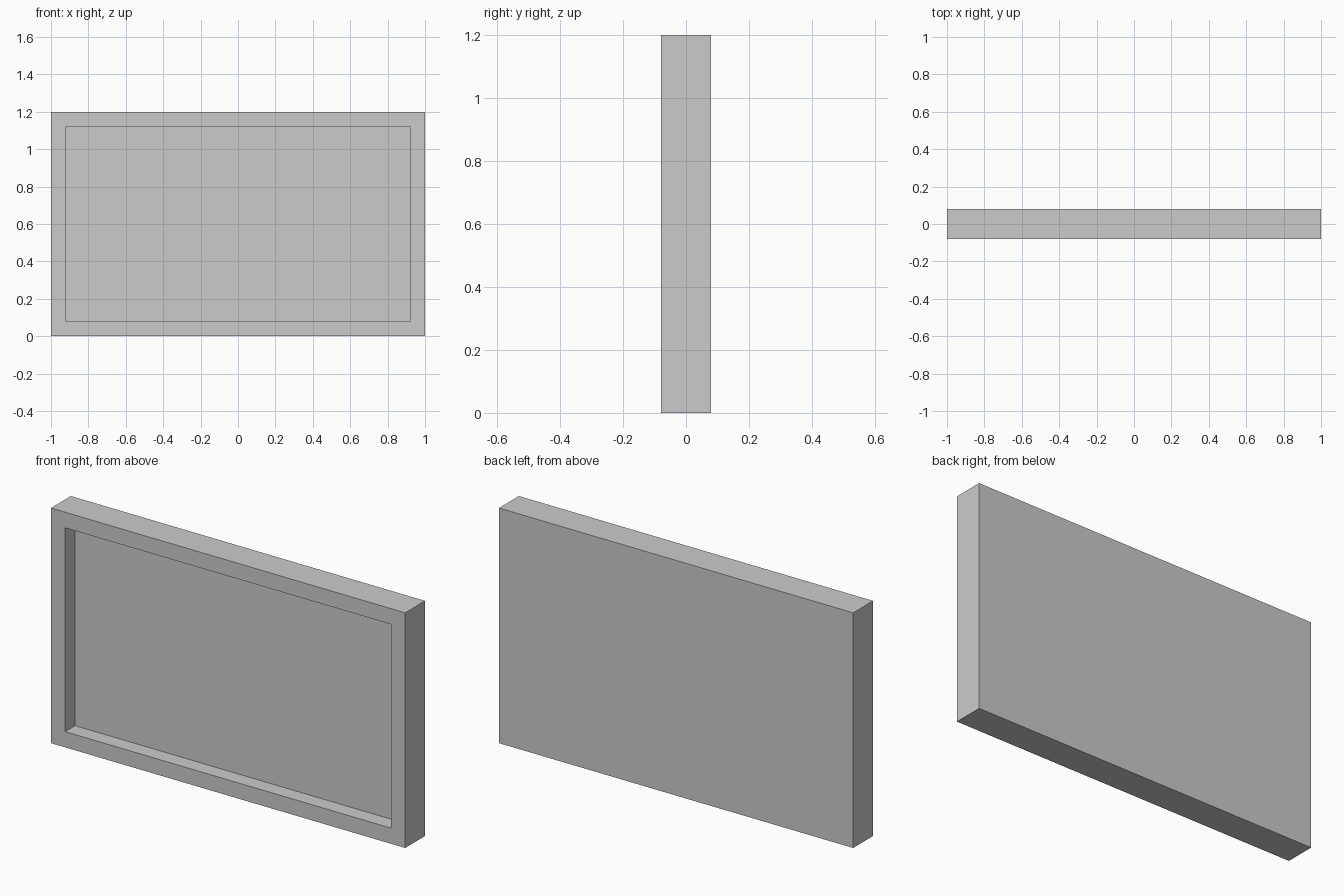
import bpy
import bmesh
from mathutils import Matrix, Vector

if "Cube" in bpy.data.objects:
    bpy.data.objects.remove(bpy.data.objects["Cube"])

WIDTH, DEPTH, HEIGHT = 2.0, 0.16, 1.2
BORDER, RECESS = 0.08, 0.08

# Solid slab standing on the ground
bm = bmesh.new()
bmesh.ops.create_cube(
    bm, size=1.0,
    matrix=Matrix.Translation((0, 0, HEIGHT / 2)) @ Matrix.Diagonal((WIDTH, DEPTH, HEIGHT, 1)))
bm.normal_update()

# Inset the front face to leave an even border
front = min(bm.faces, key=lambda f: f.calc_center_median().y)
bmesh.ops.inset_region(bm, faces=[front], thickness=BORDER, use_even_offset=True)

# Push the inner panel back to form the recess
panel = bmesh.ops.extrude_discrete_faces(bm, faces=[front])["faces"][0]
bmesh.ops.translate(bm, verts=panel.verts, vec=Vector((0, RECESS, 0)))
bmesh.ops.recalc_face_normals(bm, faces=bm.faces)

mesh = bpy.data.meshes.new("framed_panel")
bm.to_mesh(mesh)
bm.free()
bpy.context.collection.objects.link(bpy.data.objects.new("framed_panel", mesh))
